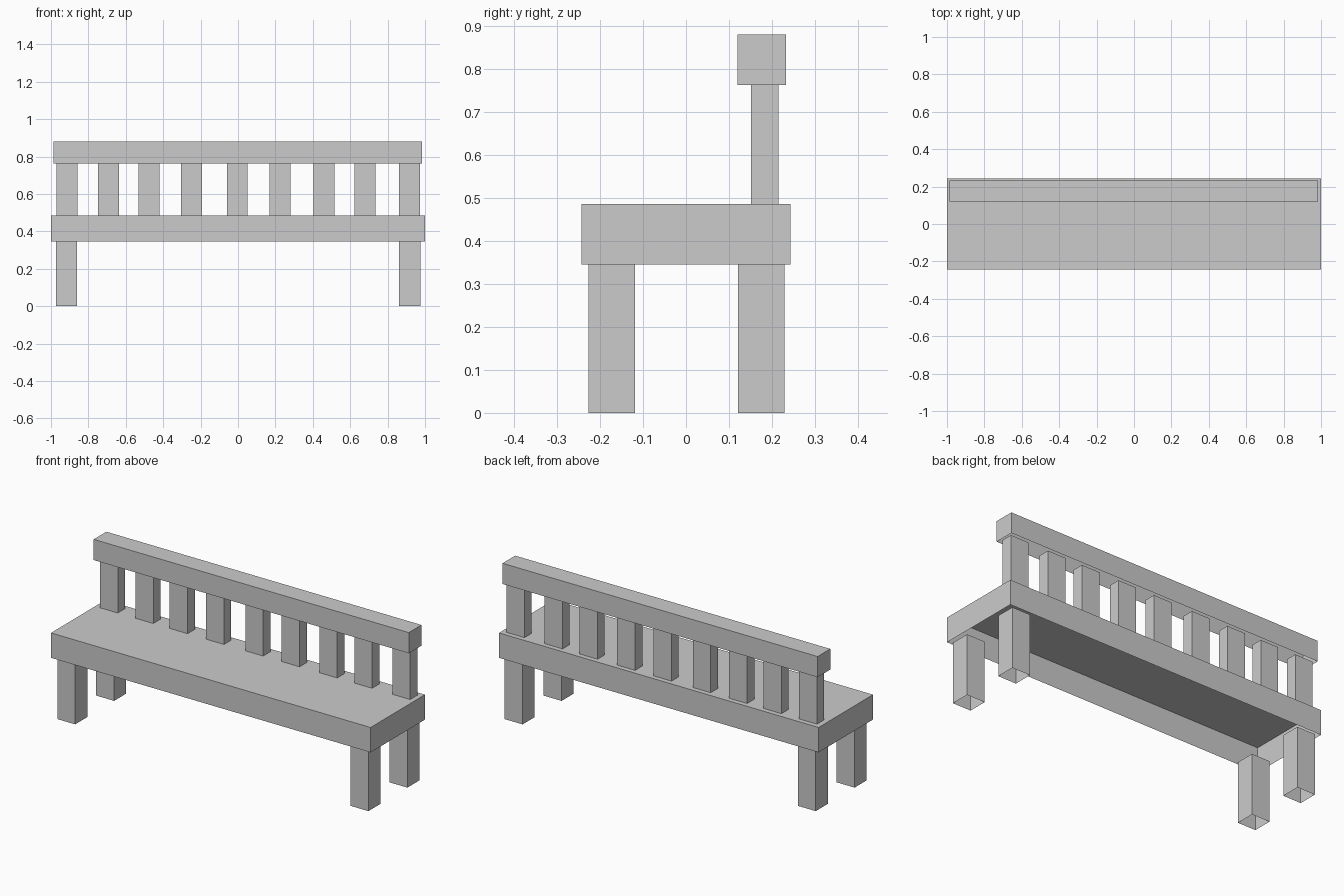
import bpy
import bmesh

cube = bpy.data.objects.get("Cube")
if cube:
    bpy.data.objects.remove(cube, do_unlink=True)

# One plain grey for the whole bench
grey = bpy.data.materials.new("plain grey")
grey.use_nodes = True
colour = (0.6, 0.6, 0.6, 1)
grey.diffuse_color = colour
grey.node_tree.nodes["Principled BSDF"].inputs["Base Color"].default_value = colour


def board(name, x, y, z, open_top=False):
    """Hollow box spanning the (low, high) ranges, without a bottom face."""
    bm = bmesh.new()
    bmesh.ops.create_cube(bm, size=1)
    for v in bm.verts:
        for axis, (low, high) in enumerate((x, y, z)):
            v.co[axis] = high if v.co[axis] > 0 else low
    bm.normal_update()
    hidden = [f for f in bm.faces
              if f.normal.z < -0.5 or (open_top and f.normal.z > 0.5)]
    bmesh.ops.delete(bm, geom=hidden, context='FACES_ONLY')
    mesh = bpy.data.meshes.new(name)
    bm.to_mesh(mesh)
    bm.free()
    mesh.materials.append(grey)
    obj = bpy.data.objects.new(name, mesh)
    bpy.context.collection.objects.link(obj)
    return obj


SEAT_BOTTOM, SEAT_TOP = 0.345, 0.486
RAIL_BOTTOM, RAIL_TOP = 0.763, 0.88

# Seat and top rail
board("seat", (-1, 1), (-0.243, 0.243), (SEAT_BOTTOM, SEAT_TOP))
board("top_rail", (-0.987, 0.985), (0.12, 0.233), (RAIL_BOTTOM, RAIL_TOP))

# Four legs
for side, x in (("right", (-0.972, -0.86)), ("left", (0.862, 0.975))):
    for end, y in (("front", (-0.227, -0.119)), ("back", (0.121, 0.229))):
        board(f"{end}_{side}_leg", x, y, (0, SEAT_BOTTOM), open_top=True)

# Unevenly spaced back slats
centres = (-0.914, -0.692, -0.477, -0.249, -0.004, 0.224, 0.459, 0.678, 0.916)
for i, c in enumerate(centres):
    board(f"back_slat_{i + 1}", (c - 0.056, c + 0.056), (0.151, 0.215),
          (SEAT_TOP, RAIL_BOTTOM), open_top=True)
